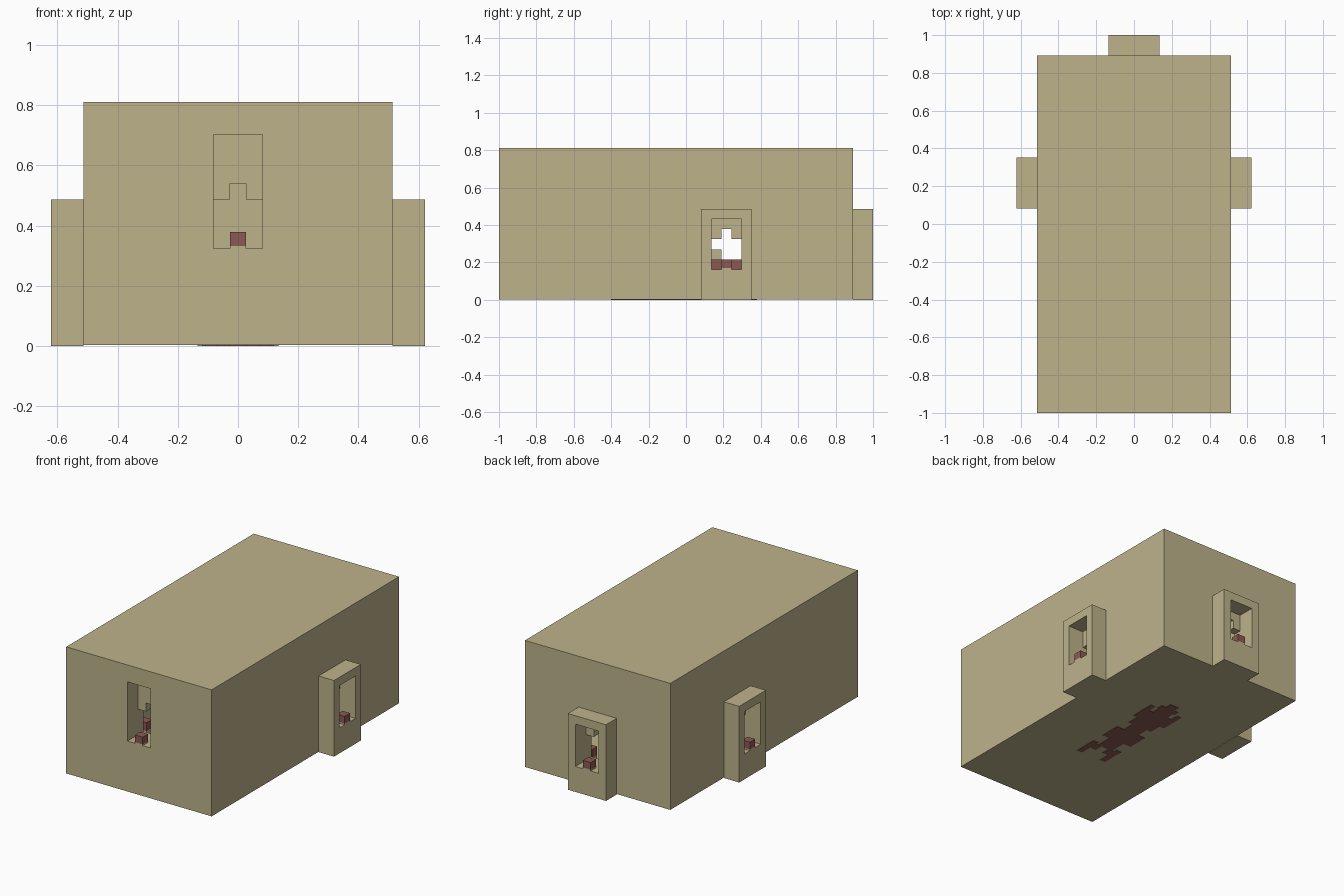
import bpy
from math import pi
from mathutils import Matrix, Vector

cube = bpy.data.objects.get("Cube")
if cube:
    bpy.data.objects.remove(cube, do_unlink=True)

U = 2 / 37  # one block


def material(name, rgb):
    m = bpy.data.materials.new(name)
    m.use_nodes = True
    m.diffuse_color = (*rgb, 1)
    m.node_tree.nodes["Principled BSDF"].inputs["Base Color"].default_value = (*rgb, 1)
    return m


SAND = material("sandstone", (0.51, 0.45, 0.26))
RED = material("dull red", (0.258, 0.102, 0.087))
CORNERS = [(x, y, z) for x in (0, 1) for y in (0, 1) for z in (0, 1)]
SIDES = [(0, 1, 3, 2), (4, 6, 7, 5), (0, 4, 5, 1), (2, 3, 7, 6), (0, 2, 6, 4), (1, 5, 7, 3)]


def blocks(name, boxes, mat, frame=Matrix()):
    """One object of boxes, each given as x, y and z ranges in blocks."""
    verts, faces = [], []
    for box in boxes:
        start = len(verts)
        verts += [(frame @ Vector([r[i] for r, i in zip(box, c)])) * U for c in CORNERS]
        faces += [[start + i for i in f] for f in SIDES]
    mesh = bpy.data.meshes.new(name)
    mesh.from_pydata(verts, [], faces)
    mesh.materials.append(mat)
    ob = bpy.data.objects.new(name, mesh)
    bpy.context.collection.objects.link(ob)
    return ob


def cut(target, box, frame=Matrix()):
    cutter = blocks("cutter", [box], SAND, frame)
    cutter.hide_render = True
    mod = target.modifiers.new("cut", "BOOLEAN")
    mod.operation, mod.solver, mod.object = "DIFFERENCE", "EXACT", cutter
    bpy.context.view_layer.objects.active = target
    bpy.ops.object.modifier_apply(modifier=mod.name)
    bpy.data.objects.remove(cutter, do_unlink=True)


# Hollow hall
hall = blocks("hall", [((-9.5, 9.5), (-18.5, 16.5), (0.05, 15))], SAND)
cut(hall, ((-8.5, 8.5), (-15.5, 15.5), (1, 14)))


def doorway(name, place, turn, sill, height, porch):
    """Square recess, stepped inner arch and a threshold block."""
    frame = Matrix.Translation((*place, 0)) @ Matrix.Rotation(turn, 4, "Z")
    recess = (-1.5, 1.5), (-0.1, 2.1 if porch else 2), (sill, sill + height)
    outer = hall
    if porch:
        outer = blocks(name + "_porch", [((-2.5, 2.5), (0, 2), (0, 9))], SAND, frame)
    cut(outer, recess, frame)
    cut(hall, ((-1.5, 1.5), (1.9, 3.1), (sill, sill + 3)), frame)
    cut(hall, ((-0.5, 0.5), (1.9, 3.1), (sill + 2.5, sill + 4)), frame)
    blocks(name + "_threshold", [((-0.5, 0.5), (0, 1), (sill, sill + 0.15))], SAND, frame)
    blocks(name + "_step", [((-0.5, 0.5), (0, 1), (sill + 0.15, sill + 1))], RED, frame)


doorway("front_window", (0, -18.5), 0, 6, 7, False)
doorway("back_door", (0, 18.5), pi, 3, 5, True)
doorway("left_door", (11.5, 4), pi / 2, 3, 5, True)
doorway("right_door", (-11.5, 4), -pi / 2, 3, 5, True)

# Irregular inlay showing on the underside, mirrored across the middle
inlay = [((-1, 1), (-5, 5.5)), ((-0.6, 0.6), (5.5, 7))]
for s in (-1, 1):
    for near, far, y0, y1 in ((1, 2, -3, -0.5), (1, 1.6, 1, 4.5), (1.6, 2.2, 2.5, 5.5),
                              (0.5, 1.3, -6, -5), (1.3, 2, -7.4, -4.6), (0.6, 1.2, 5.5, 6.2)):
        inlay.append((tuple(sorted((s * near, s * far))), (y0, y1)))
blocks("floor_inlay", [(x, y, (0, 0.08)) for x, y in inlay], RED)

# Raised blocks inside the hall
blocks("central_plinth", [((-1.5, 1.5), (2.5, 5.5), (1, 3))], SAND)
blocks("central_slab", [((-1.5, 1.5), (2.5, 5.5), (3, 4))], RED)
blocks("slab_block", [((-0.5, 0.5), (2.5, 3.5), (4, 5))], SAND)
for name, x, y, top in (("front_post", -3, -13, 5), ("back_post", 3, 13.5, 2)):
    span = (x - 0.5, x + 0.5), (y - 0.5, y + 0.5)
    blocks(name, [(*span, (1, top))], SAND)
    blocks(name + "_cap", [(*span, (top, top + 1))], RED)
